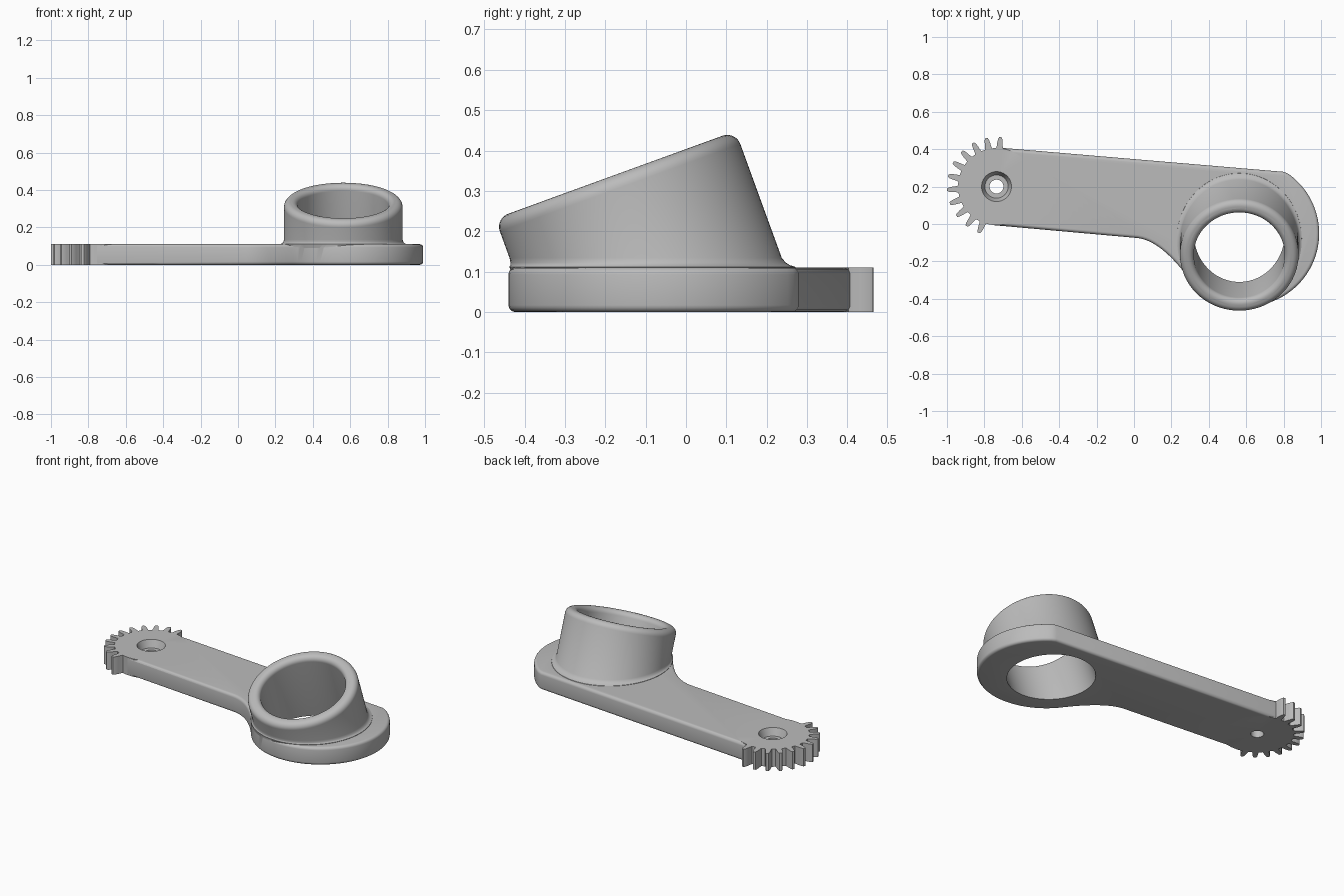
import bpy, bmesh
from math import sin, cos, tan, radians, pi
from mathutils import Matrix, Vector

if "Cube" in bpy.data.objects:
    bpy.data.objects.remove(bpy.data.objects["Cube"])

THICK = 0.11
PIVOT = Vector((-0.735, 0.2, 0))
TILT = radians(20)
RIM = Vector((0.563, -0.175, 0.34))   # centre of the tilted rim plane
R_OUT, R_IN = 0.317, 0.243
SIDES = 96

grey = bpy.data.materials.new("light grey")
grey.use_nodes = True
grey.diffuse_color = (0.5, 0.5, 0.5, 1)
grey.node_tree.nodes["Principled BSDF"].inputs["Base Color"].default_value = (0.5, 0.5, 0.5, 1)


def finish(name, bm):
    bmesh.ops.recalc_face_normals(bm, faces=bm.faces)
    mesh = bpy.data.meshes.new(name)
    bm.to_mesh(mesh)
    bm.free()
    mesh.materials.append(grey)
    ob = bpy.data.objects.new(name, mesh)
    bpy.context.collection.objects.link(ob)
    return ob


def slab(name, outline, bevel=0):
    """Extrude a flat outline, optionally rounding its top and bottom edges."""
    bm = bmesh.new()
    base = bm.faces.new([bm.verts.new((x, y, 0)) for x, y in outline])
    out = bmesh.ops.extrude_face_region(bm, geom=[base])
    bmesh.ops.translate(bm, vec=(0, 0, THICK),
                        verts=[v for v in out["geom"] if isinstance(v, bmesh.types.BMVert)])
    if bevel:
        flat = [e for e in bm.edges if abs(e.verts[0].co.z - e.verts[1].co.z) < 1e-5]
        bmesh.ops.bevel(bm, geom=flat, offset=bevel, segments=4, profile=0.5, affect="EDGES")
    return finish(name, bm)


def loft(name, rings):
    """Skin a stack of rings and cap both ends."""
    bm = bmesh.new()
    rows = [[bm.verts.new(p) for p in ring] for ring in rings]
    for a, b in zip(rows, rows[1:]):
        for i in range(len(a)):
            j = (i + 1) % len(a)
            bm.faces.new((a[i], a[j], b[j], b[i]))
    bm.faces.new(rows[0])
    bm.faces.new(rows[-1])
    return finish(name, bm)


def circle(r, z, matrix):
    return [matrix @ Vector((r * cos(2 * pi * i / SIDES), r * sin(2 * pi * i / SIDES), z))
            for i in range(SIDES)]


def combine(target, tool, operation):
    mod = target.modifiers.new(tool.name, "BOOLEAN")
    mod.operation, mod.object, mod.solver = operation, tool, "EXACT"
    bpy.context.view_layer.objects.active = target
    bpy.ops.object.modifier_apply(modifier=mod.name)
    bpy.data.objects.remove(tool)


# Arm plate: straight bar, round lobe and a concave blend between them
outline = [(-0.717, 0.408), (0.8, 0.279)]
for i in range(1, 57):
    a = radians(58 - i * 201 / 56)
    outline.append((0.6 + 0.39 * cos(a), -0.05 + 0.39 * sin(a)))
start, ctrl, end = Vector(outline[-1]), Vector((0.143, -0.09)), Vector((0.02, -0.075))
for i in range(1, 13):
    t = i / 12
    outline.append(tuple(start * (1 - t) ** 2 + ctrl * 2 * t * (1 - t) + end * t * t))
outline.append((-0.753, -0.006))
arm = slab("geared_lever_arm", outline, 0.017)

# Gear sector: eleven teeth, then a plain arc buried in the arm
ROOT, TIP, PITCH = 0.206, 0.265, 360 / 22
tooth = [(-5.2, ROOT), (-4.2, 0.218), (-3.6, 0.235), (-2.6, 0.255), (-1.4, TIP)]
tooth += [(-a, r) for a, r in reversed(tooth)]
polar = [(85.5 + k * PITCH + a, r) for k in range(11) for a, r in tooth]
polar += [(260 + i * 5, ROOT) for i in range(35)]
gear = slab("gear_sector", [(PIVOT.x + r * cos(radians(a)), PIVOT.y + r * sin(radians(a)))
                            for a, r in polar])
combine(arm, gear, "UNION")

# Tilted socket: level flared foot on the plate, rounded rim at the top
tilted = Matrix.Translation(RIM) @ Matrix.Rotation(TILT, 4, "X")


def foot_ring(z, flare):
    y = RIM.y + (RIM.z - z) * tan(TILT) + 0.5 * flare
    return [Vector((RIM.x + (R_OUT + flare) * cos(a), y + (R_OUT / cos(TILT) + flare) * sin(a), z))
            for a in (2 * pi * i / SIDES for i in range(SIDES))]


rings = [foot_ring(z, f) for z, f in
         [(0.09, 0.018), (0.112, 0.017), (0.116, 0.009), (0.122, 0.004), (0.134, 0)]]
ROUND = 0.034
for i in range(8):
    a = i * pi / 14
    rings.append(circle(R_OUT - ROUND + ROUND * cos(a), -ROUND + ROUND * sin(a), tilted))
combine(arm, loft("socket_tube", rings), "UNION")

# Bore through socket and plate, easing outward at the rim
rings = [circle(R_IN, -0.7, tilted)]
for i in range(8):
    a = i * pi / 14
    rings.append(circle(R_IN + 0.03 * (1 - cos(a)), -0.03 + 0.03 * sin(a), tilted))
rings.append(circle(R_IN + 0.03, 0.1, tilted))
combine(arm, loft("socket_bore", rings), "DIFFERENCE")

# Pivot hole with a tapered recess on top
at_pivot = Matrix.Translation(PIVOT)
profile = [(0.037, -0.1), (0.037, 0.065), (0.062, 0.065), (0.08, THICK), (0.08, 0.2)]
combine(arm, loft("pivot_hole", [circle(r, z, at_pivot) for r, z in profile]), "DIFFERENCE")

# Smooth curved walls while keeping the machined edges crisp
bpy.ops.object.select_all(action="DESELECT")
arm.select_set(True)
bpy.context.view_layer.objects.active = arm
bpy.ops.object.shade_smooth_by_angle(angle=radians(32))
